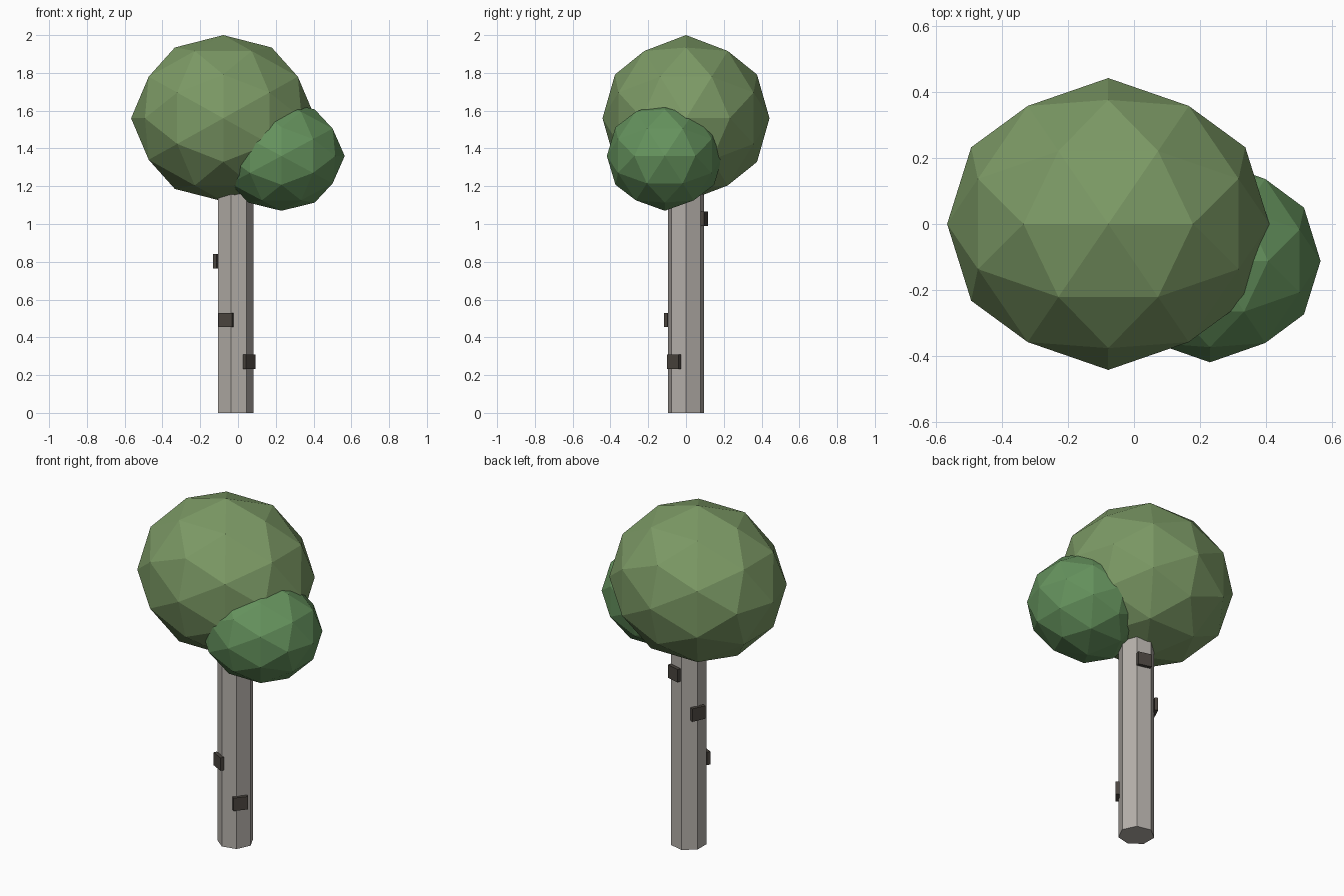
import bpy, bmesh
from math import sqrt, cos, sin, radians
from itertools import product
from mathutils import Matrix, Vector

if "Cube" in bpy.data.objects:
    bpy.data.objects.remove(bpy.data.objects["Cube"])


def material(name, rgb):
    m = bpy.data.materials.new(name)
    m.diffuse_color = (*rgb, 1)
    m.use_nodes = True
    m.node_tree.nodes["Principled BSDF"].inputs["Base Color"].default_value = m.diffuse_color
    return m


def make_object(name, bm, mat):
    bmesh.ops.recalc_face_normals(bm, faces=bm.faces)
    me = bpy.data.meshes.new(name)
    bm.to_mesh(me)
    bm.free()
    me.materials.append(mat)
    ob = bpy.data.objects.new(name, me)
    bpy.context.collection.objects.link(ob)
    return ob


def crown(name, centre, radii, mat):
    # Twice-divided icosahedron with vertices on all three axes
    phi = (1 + sqrt(5)) / 2
    kinds = [(phi, 1, 0), (1, 0, 0), (0.5, phi / 2, 0.5 / phi)]
    points = set()
    for kind in kinds:
        for turn in range(3):
            p = [kind[(i - turn) % 3] for i in range(3)]
            for s in product((1, -1), repeat=3):
                v = Vector([a * b for a, b in zip(p, s)]).normalized()
                points.add(tuple(round(c, 5) + 0.0 for c in v))
    bm = bmesh.new()
    for p in sorted(points):
        bm.verts.new([c + r * a for c, r, a in zip(centre, radii, p)])
    bmesh.ops.convex_hull(bm, input=bm.verts)
    return make_object(name, bm, mat)


leaf = material("leaf_green", (0.20, 0.32, 0.13))
leaf_dark = material("leaf_deep_green", (0.13, 0.29, 0.11))
bark = material("pale_bark", (0.46, 0.43, 0.40))
dark = material("dark_bark", (0.07, 0.06, 0.05))

# Foliage
crown("main_crown", (-0.078, 0, 1.56), (0.488, 0.442, 0.44), leaf)
crown("side_crown", (0.23, -0.112, 1.36), (0.335, 0.307, 0.29), leaf_dark)

# Seven-sided trunk, top hidden in the crown
TX, R, H = -0.0165, 0.098, 1.3
bm = bmesh.new()
bmesh.ops.create_cone(bm, cap_ends=True, segments=7, radius1=R, radius2=R, depth=H)
first = max(bm.verts, key=lambda v: v.co.y).co
turn = Matrix.Rotation(radians(-90), 4, 'Z') if abs(first.x) < 1e-4 else Matrix()
bmesh.ops.transform(bm, verts=bm.verts,
                    matrix=Matrix.Translation((TX, 0, H / 2)) @ turn)
make_object("trunk", bm, bark)

# Dark bark patches around the trunk: angle, height
for i, (deg, z) in enumerate([(-40, 0.27), (-118, 0.492), (155, 0.803), (75, 1.028)]):
    a = radians(deg)
    bm = bmesh.new()
    bmesh.ops.create_cube(bm, size=1)
    place = (Matrix.Translation((TX + 0.1 * cos(a), 0.1 * sin(a), z))
             @ Matrix.Rotation(a, 4, 'Z') @ Matrix.Diagonal((0.02, 0.08, 0.076, 1)))
    bmesh.ops.transform(bm, verts=bm.verts, matrix=place)
    make_object(f"bark_patch_{i + 1}", bm, dark)
